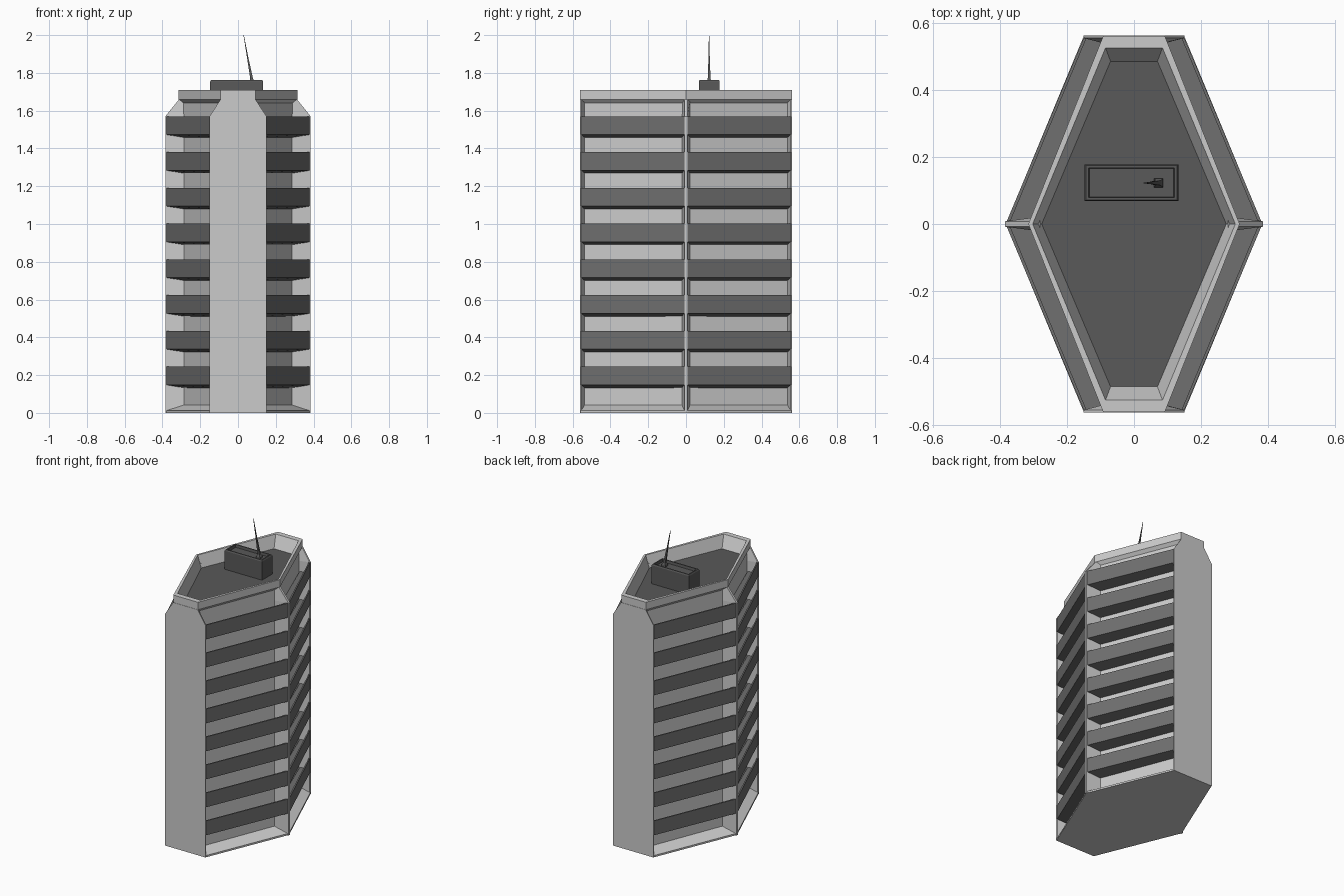
import bpy, bmesh
from mathutils import Vector

if "Cube" in bpy.data.objects:
    bpy.data.objects.remove(bpy.data.objects["Cube"])


def grey(name, v):
    m = bpy.data.materials.new(name)
    m.diffuse_color = (v, v, v, 1)
    m.use_nodes = True
    m.node_tree.nodes["Principled BSDF"].inputs["Base Color"].default_value = m.diffuse_color
    return m


LIGHT, DARK, ROOF = grey("concrete", 0.6), grey("dark_panel", 0.16), grey("roof_grey", 0.1)


def finish(name, bm, mat):
    bmesh.ops.recalc_face_normals(bm, faces=bm.faces)
    me = bpy.data.meshes.new(name)
    bm.to_mesh(me)
    bm.free()
    me.materials.append(mat)
    ob = bpy.data.objects.new(name, me)
    bpy.context.collection.objects.link(ob)
    return ob


def loft(bm, rings):
    """Bridge closed point loops of equal length and cap both ends."""
    loops = [[bm.verts.new(p) for p in r] for r in rings]
    n = len(loops[0])
    for a, b in zip(loops, loops[1:]):
        for i in range(n):
            bm.faces.new((a[i], a[(i + 1) % n], b[(i + 1) % n], b[i]))
    bm.faces.new(loops[0])
    bm.faces.new(loops[-1])


def hexagon(w, e, h, z):
    return [(w, 0, z), (e, h, z), (-e, h, z), (-w, 0, z), (-e, -h, z), (e, -h, z)]


def rect(x0, x1, y0, y1, z):
    return [(x0, y0, z), (x1, y0, z), (x1, y1, z), (x0, y1, z)]


# Core tower: sloped sill, recessed walls, roof parapet and sunken roof
bm = bmesh.new()
loft(bm, [hexagon(*r) for r in (
    (0.382, 0.15, 0.56, 0), (0.382, 0.15, 0.56, 0.012),
    (0.295, 0.08, 0.54, 0.042), (0.295, 0.08, 0.54, 1.64),
    (0.315, 0.092, 0.56, 1.66), (0.315, 0.092, 0.56, 1.71),
    (0.302, 0.085, 0.525, 1.71), (0.275, 0.07, 0.485, 1.63))])
tower = finish("tower_core", bm, LIGHT)
tower.data.materials.append(ROOF)
tower.data.polygons[-1].material_index = 1

# End walls with chamfered shoulders
for name, s in (("front_wall", -1), ("back_wall", 1)):
    def outline(y, w, top):
        return [(-w, y * s, 0), (w, y * s, 0), (w, y * s, 1.57), (top, y * s, 1.66),
                (-top, y * s, 1.66), (-w, y * s, 1.57)]
    bm = bmesh.new()
    loft(bm, [outline(0.562, 0.151, 0.092), outline(0.554, 0.149, 0.09), outline(0.537, 0.085, 0.075)])
    finish(name, bm, LIGHT)

# Side corner ribs, tapering outward
for name, s in (("right_rib", 1), ("left_rib", -1)):
    def rib(z, x):
        return [(s * 0.28, -0.022, z), (s * x, -0.008, z), (s * x, 0.008, z), (s * 0.28, 0.022, z)]
    bm = bmesh.new()
    loft(bm, [rib(0, 0.385), rib(1.57, 0.385), rib(1.66, 0.312)])
    finish(name, bm, LIGHT)

# Balconies: eight floors on each of the four long sides
bm = bmesh.new()
ends = [((0.15, 0.555), (0.082, 0.545)), ((0.381, 0.004), (0.29, 0.01))]
for floor in range(8):
    z0 = 0.148 + 0.1893 * floor
    z1, zf = z0 + 0.097, z0 + 0.025
    section = [(0, z0), (0, z1), (0.12, z1), (0.12, zf), (1, zf), (1, z0 - 0.015)]
    for sx in (-1, 1):
        for sy in (-1, 1):
            rings = []
            for outer, inner in ends:
                o, i = Vector(outer), Vector(inner)
                pts = [(o.lerp(i, t), z) for t, z in section]
                rings.append([(p.x * sx, p.y * sy, z) for p, z in pts])
            loft(bm, rings)
finish("balconies", bm, DARK)

# Rooftop plant room with a shallow recessed top
bm = bmesh.new()
loft(bm, [rect(-0.147, 0.132, 0.068, 0.178, 1.625), rect(-0.147, 0.132, 0.068, 0.178, 1.755),
          rect(-0.143, 0.128, 0.072, 0.174, 1.763), rect(-0.135, 0.12, 0.079, 0.167, 1.763),
          rect(-0.133, 0.118, 0.081, 0.165, 1.745)])
finish("plant_room", bm, ROOF)

# Antenna foot and leaning mast
bm = bmesh.new()
loft(bm, [rect(0.06, 0.087, 0.109, 0.136, 1.74), rect(0.06, 0.087, 0.109, 0.136, 1.757),
          rect(0.065, 0.08, 0.115, 0.13, 1.768), rect(0.048, 0.055, 0.119, 0.126, 1.88),
          rect(0.029, 0.031, 0.121, 0.123, 2.0)])
finish("antenna", bm, ROOF)
